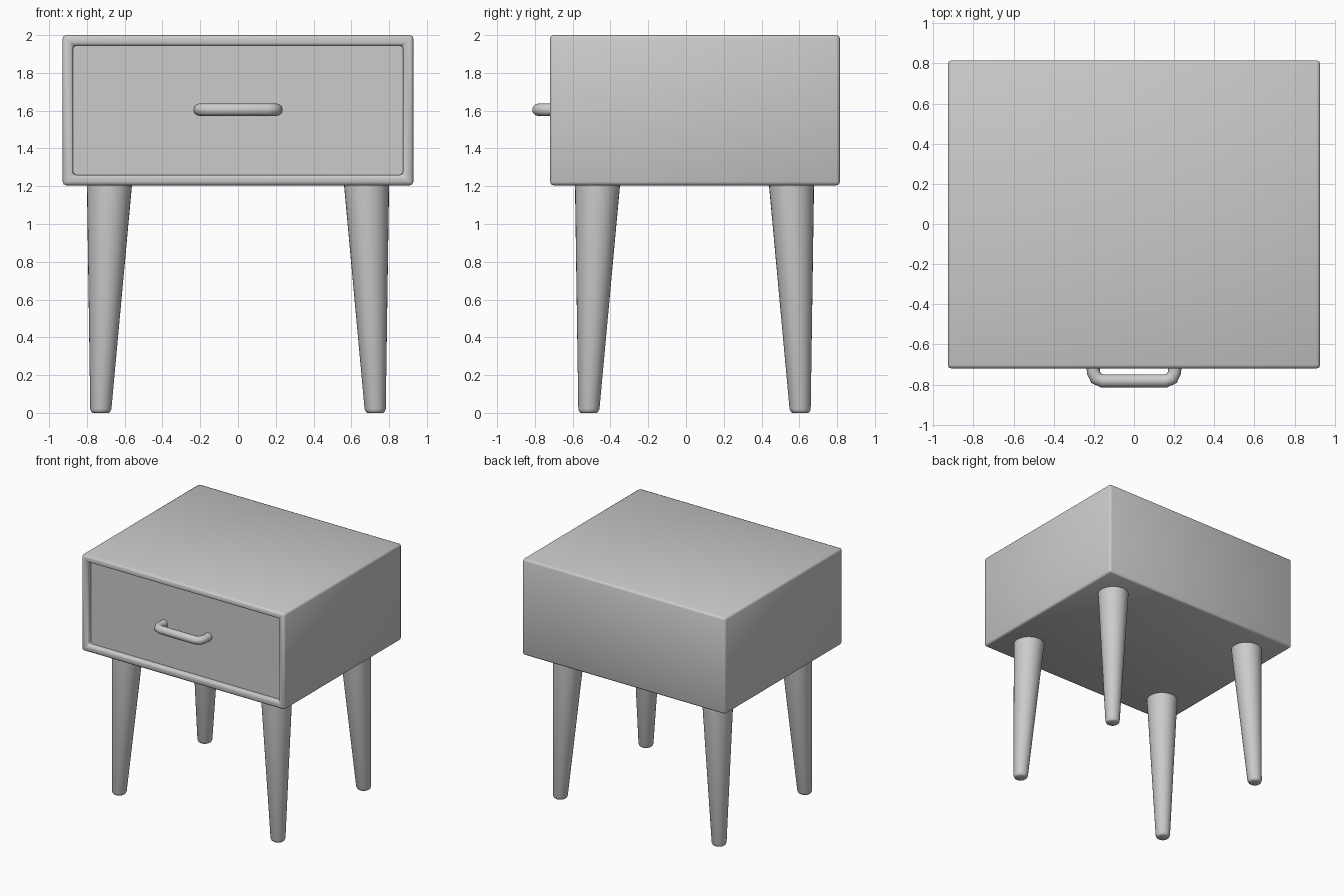
import bpy
import bmesh
from math import radians
from mathutils import Vector

if "Cube" in bpy.data.objects:
    bpy.data.objects.remove(bpy.data.objects["Cube"], do_unlink=True)

grey = bpy.data.materials.new("plain grey")
grey.use_nodes = True
grey.diffuse_color = (0.6, 0.6, 0.6, 1)
grey.node_tree.nodes["Principled BSDF"].inputs["Base Color"].default_value = (0.6, 0.6, 0.6, 1)


def finish(obj, angle):
    if not obj.data.materials:
        obj.data.materials.append(grey)
    bpy.ops.object.select_all(action="DESELECT")
    obj.select_set(True)
    bpy.context.view_layer.objects.active = obj
    bpy.ops.object.shade_smooth_by_angle(angle=radians(angle))


def add_mesh(name, bm, angle):
    bmesh.ops.recalc_face_normals(bm, faces=bm.faces)
    mesh = bpy.data.meshes.new(name)
    bm.to_mesh(mesh)
    bm.free()
    obj = bpy.data.objects.new(name, mesh)
    bpy.context.collection.objects.link(obj)
    finish(obj, angle)
    return obj


# Cabinet box with a recessed drawer front
HALF_W, FRONT, BACK, BOTTOM, TOP = 0.928, -0.72, 0.815, 1.205, 2.0
PANEL_Y = FRONT + 0.045
bm = bmesh.new()
bmesh.ops.create_cube(bm, size=1)
bmesh.ops.scale(bm, vec=(2 * HALF_W, BACK - FRONT, TOP - BOTTOM), verts=bm.verts)
bmesh.ops.translate(bm, vec=(0, (FRONT + BACK) / 2, (TOP + BOTTOM) / 2), verts=bm.verts)
front = min(bm.faces, key=lambda f: f.calc_center_median().y)
bmesh.ops.inset_region(bm, faces=[front], thickness=0.077)
bmesh.ops.inset_region(bm, faces=[front], thickness=0.0005, depth=-(PANEL_Y - FRONT))
edges = [e for e in bm.edges
         if e.calc_face_angle(0) > radians(30)
         and any(v.co.y < PANEL_Y - 0.01 or v.co.y > 0 for v in e.verts)]
bmesh.ops.bevel(bm, geom=edges, offset=0.018, segments=2, profile=0.5, affect="EDGES")
add_mesh("cabinet", bm, 50)


# Tapered, splayed legs with rounded feet
def add_leg(name, sx, sy):
    foot = Vector((sx * 0.727, 0.045 + sy * 0.56, 0))
    head = Vector((sx * 0.68, 0.045 + sy * 0.513, 1.22))
    rings = [(0, 0.042), (0.006, 0.05), (0.02, 0.056), (1.22, 0.12)]
    sides = 32
    bm = bmesh.new()
    loops = []
    for z, radius in rings:
        centre = foot.lerp(head, z / head.z)
        made = bmesh.ops.create_circle(bm, segments=sides, radius=radius)["verts"]
        bmesh.ops.translate(bm, vec=centre, verts=made)
        loops.append(made)
    for low, high in zip(loops, loops[1:]):
        for i in range(sides):
            j = (i + 1) % sides
            bm.faces.new((low[i], low[j], high[j], high[i]))
    bm.faces.new(loops[0])
    bm.faces.new(loops[-1])
    add_mesh(name, bm, 40)


for sx, side in ((-1, "right"), (1, "left")):
    for sy, end in ((-1, "front"), (1, "back")):
        add_leg(f"{end}_{side}_leg", sx, sy)

# Bent tube handle
GRIP_Y, GRIP_X, BEND, HANDLE_Z = -0.782, 0.203, 0.045, 1.605
half = [(GRIP_X, PANEL_Y + 0.01), (GRIP_X, GRIP_Y + BEND),
        (GRIP_X - BEND * 0.3, GRIP_Y + BEND * 0.3), (GRIP_X - BEND, GRIP_Y)]
path = [(-x, y) for x, y in half] + half[::-1]
curve = bpy.data.curves.new("handle", "CURVE")
curve.dimensions = "3D"
curve.bevel_depth = 0.033
curve.bevel_resolution = 4
spline = curve.splines.new("POLY")
spline.points.add(len(path) - 1)
for point, (x, y) in zip(spline.points, path):
    point.co = (x, y, HANDLE_Z, 1)
handle = bpy.data.objects.new("handle", curve)
bpy.context.collection.objects.link(handle)
bpy.ops.object.select_all(action="DESELECT")
handle.select_set(True)
bpy.context.view_layer.objects.active = handle
bpy.ops.object.convert(target="MESH")
finish(bpy.context.object, 50)
